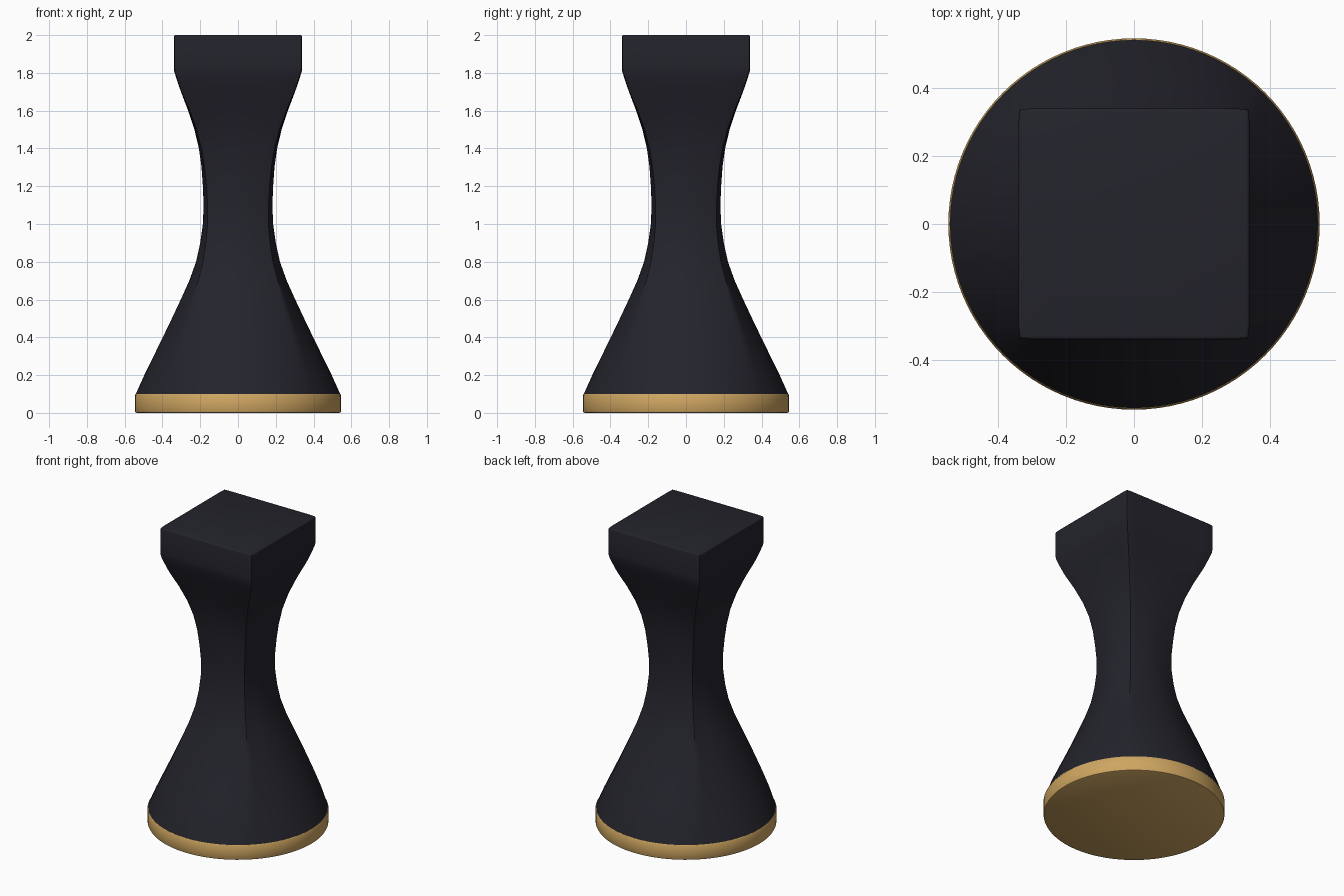
import bpy
import bmesh
import math

if "Cube" in bpy.data.objects:
    bpy.data.objects.remove(bpy.data.objects["Cube"])

SIDES = 96


def material(name, colour):
    m = bpy.data.materials.new(name)
    m.diffuse_color = (*colour, 1)
    m.use_nodes = True
    m.node_tree.nodes["Principled BSDF"].inputs["Base Color"].default_value = m.diffuse_color
    return m


def loft(name, rings, mat):
    """Skin rings of (z, half_width, squareness, corner_radius) and cap both ends."""
    bm = bmesh.new()
    loops = []
    for z, r, t, corner in rings:
        loop = []
        for i in range(SIDES):
            a = 2 * math.pi * i / SIDES
            c, s = math.cos(a), math.sin(a)
            k = 1 / max(abs(c), abs(s))
            sx, sy = c * k * r, s * k * r
            # round the corner of the square
            lim = r - corner
            ex, ey = abs(sx) - lim, abs(sy) - lim
            if corner and ex > 0 and ey > 0:
                d = corner / math.hypot(ex, ey)
                sx = math.copysign(lim + ex * d, sx)
                sy = math.copysign(lim + ey * d, sy)
            loop.append(bm.verts.new((r * c + (sx - r * c) * t,
                                      r * s + (sy - r * s) * t, z)))
        loops.append(loop)
    for lo, hi in zip(loops, loops[1:]):
        for i in range(SIDES):
            j = (i + 1) % SIDES
            bm.faces.new((lo[i], lo[j], hi[j], hi[i]))
    bm.faces.new(loops[0][::-1])
    bm.faces.new(loops[-1])
    mesh = bpy.data.meshes.new(name)
    bm.to_mesh(mesh)
    bm.free()
    mesh.materials.append(mat)
    ob = bpy.data.objects.new(name, mesh)
    bpy.context.collection.objects.link(ob)
    bpy.ops.object.select_all(action='DESELECT')
    ob.select_set(True)
    bpy.context.view_layer.objects.active = ob
    bpy.ops.object.shade_smooth_by_angle(angle=math.radians(35))
    return ob


black = material("charcoal black", (0.017, 0.017, 0.025))
gold = material("brushed gold", (0.62, 0.38, 0.12))

# Round gold foot with softened rims
loft("base_ring", [(0, 0.537, 0, 0), (0.003, 0.543, 0, 0), (0.009, 0.546, 0, 0),
                   (0.094, 0.546, 0, 0), (0.1, 0.542, 0, 0)], gold)

# Waisted body, changing from a circle at the foot to a square at the seat
profile = [(0.1, 0.541), (0.2, 0.496), (0.3, 0.447), (0.4, 0.398), (0.5, 0.35),
           (0.6, 0.303), (0.7, 0.258), (0.8, 0.222), (0.9, 0.2), (1.0, 0.186),
           (1.1, 0.182), (1.2, 0.186), (1.3, 0.193), (1.4, 0.207), (1.5, 0.231),
           (1.6, 0.264), (1.7, 0.302), (1.77, 0.326), (1.81, 0.338), (1.83, 0.34)]
rings = []
for z, r in profile:
    t = min(1, (z - 0.1) / 1.6)
    rings.append((z, r, t, 0.014 * t))

# Square seat block with a small rounded top edge
bevel = 0.01
rings.append((2 - bevel, 0.34, 1, 0.014))
for k in (1, 2, 3):
    a = k * math.pi / 6
    inset = bevel * (1 - math.cos(a))
    rings.append((2 - bevel + bevel * math.sin(a), 0.34 - inset, 1, 0.014 - inset))
loft("stool_body", rings, black)
